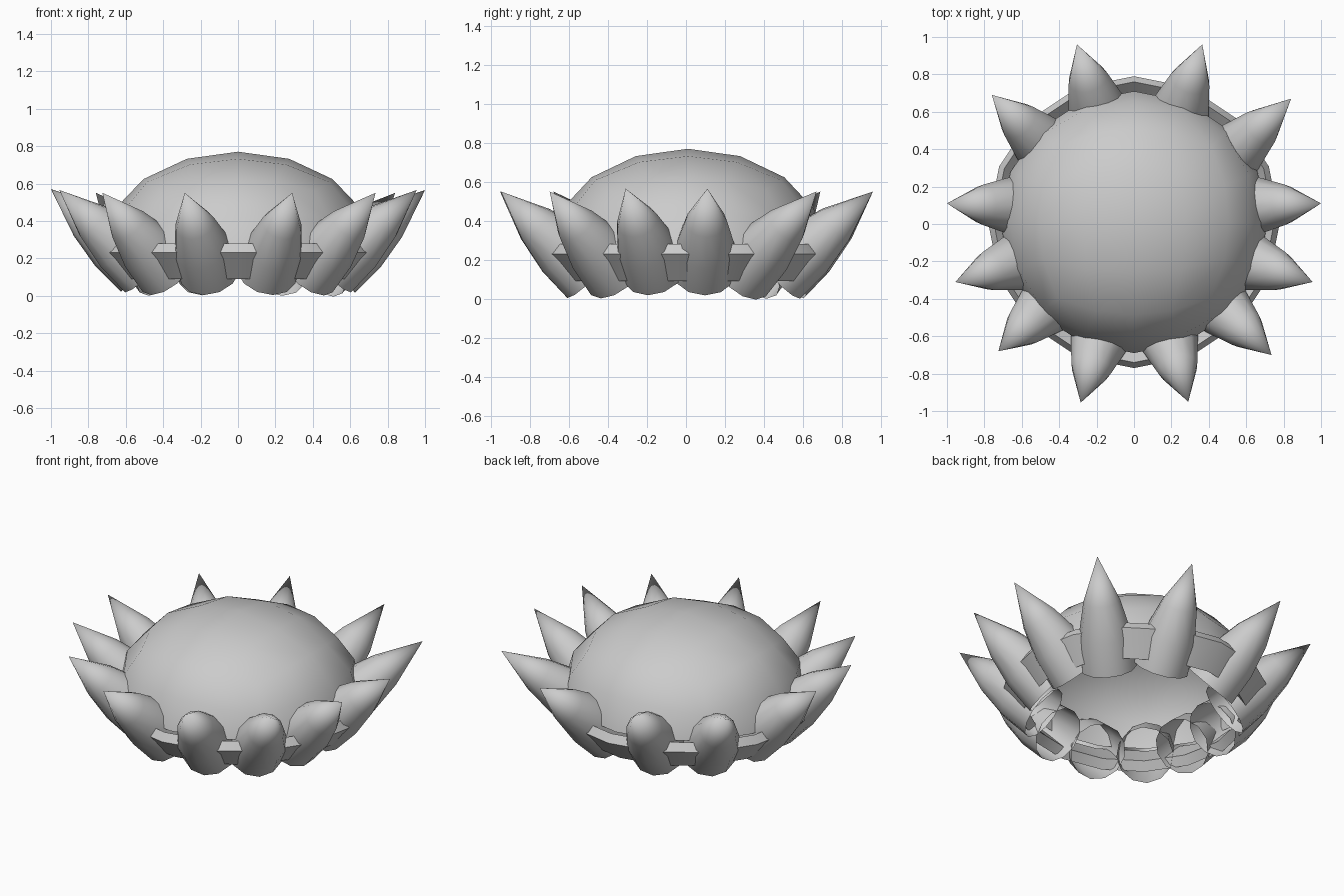
import bpy, bmesh, math
from mathutils import Vector

if "Cube" in bpy.data.objects:
    bpy.data.objects.remove(bpy.data.objects["Cube"])


def make_object(name, bm, angle=35):
    bmesh.ops.recalc_face_normals(bm, faces=bm.faces)
    mesh = bpy.data.meshes.new(name)
    bm.to_mesh(mesh)
    bm.free()
    ob = bpy.data.objects.new(name, mesh)
    bpy.context.collection.objects.link(ob)
    bpy.ops.object.select_all(action='DESELECT')
    ob.select_set(True)
    bpy.context.view_layer.objects.active = ob
    bpy.ops.object.shade_smooth_by_angle(angle=math.radians(angle))
    return ob


# Dome: upper half of a flattened cube-sphere, open underneath
bm = bmesh.new()
bmesh.ops.create_cube(bm, size=2)
bmesh.ops.subdivide_edges(bm, edges=bm.edges[:], cuts=3, use_grid_fill=True)
bmesh.ops.delete(bm, geom=[v for v in bm.verts if v.co.z < -0.01], context='VERTS')
for v in bm.verts:
    p = Vector([math.tan(c * math.pi / 4) for c in v.co]).normalized()
    v.co = Vector((p.x * 0.715, p.y * 0.70 + 0.01, p.z * 0.50 + 0.27))
make_object("dome", bm, 50)

# Band: slanted ring around the foot of the dome, narrowing downward
SIDES = 16
profile = [(0.62, 0.14), (0.66, 0.09), (0.78, 0.23), (0.75, 0.28)]
bm = bmesh.new()
loops = []
for i in range(SIDES):
    a = 2 * math.pi * i / SIDES
    loops.append([bm.verts.new((r * math.cos(a), r * math.sin(a) + 0.01, z))
                  for r, z in profile])
for i in range(SIDES):
    a, b = loops[i], loops[(i + 1) % SIDES]
    for j in range(len(profile)):
        k = (j + 1) % len(profile)
        bm.faces.new((a[j], b[j], b[k], a[k]))
make_object("band", bm, 30)


# Spikes: bulging cones with open bases, leaning outward
def spike(name, tx, ty, tz, turn=0, sides=12):
    tip = Vector((tx, ty, tz))
    angle = math.atan2(ty, tx) + math.radians(turn)
    base = Vector((0.525 * math.cos(angle), 0.525 * math.sin(angle), tz - 0.423))
    axis = (tip - base).normalized()
    side = axis.cross(Vector((0, 0, 1))).normalized()
    up = side.cross(axis)
    bm = bmesh.new()
    rings = []
    for t, r in ((0, 0.166), (0.3, 0.154), (0.6, 0.108)):
        c = base.lerp(tip, t)
        rings.append([bm.verts.new(c + r * (side * math.cos(2 * math.pi * k / sides)
                                            + up * math.sin(2 * math.pi * k / sides)))
                      for k in range(sides)])
    top = bm.verts.new(tip)
    for k in range(sides):
        n = (k + 1) % sides
        for lo, hi in zip(rings, rings[1:]):
            bm.faces.new((lo[k], lo[n], hi[n], hi[k]))
        bm.faces.new((rings[-1][k], rings[-1][n], top))
    make_object(name, bm, 45)


# Tip position, then how far the base is turned from the tip in degrees
tips = [(1.0, 0.11, 0.565, 4), (0.84, 0.67, 0.55, -5), (0.365, 0.96, 0.55, -2),
        (-0.305, 0.96, 0.55, 0), (-0.76, 0.69, 0.55, 2), (-1.0, 0.11, 0.57, -4),
        (-0.955, -0.31, 0.565, 0), (-0.725, -0.68, 0.55, 0), (-0.285, -0.955, 0.55, 0),
        (0.29, -0.95, 0.55, 0), (0.735, -0.70, 0.55, 0), (0.955, -0.31, 0.565, 0)]
for i, t in enumerate(tips):
    spike(f"spike_{i + 1}", *t)
